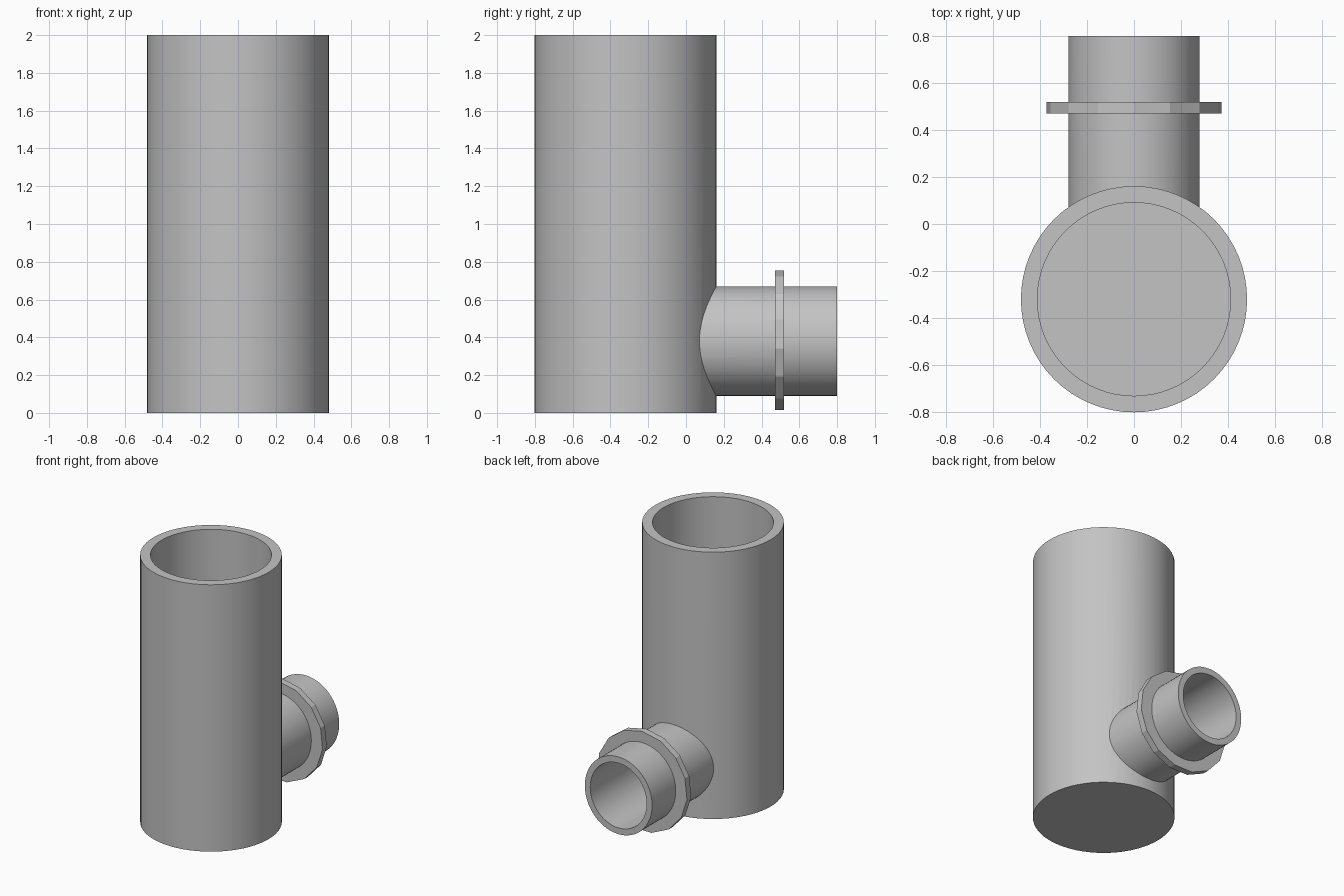
import bpy
import math

# Remove the default cube
cube = bpy.data.objects.get("Cube")
if cube:
    bpy.data.objects.remove(cube, do_unlink=True)

# Single grey material
grey = bpy.data.materials.new("plain_grey")
grey.use_nodes = True
colour = (0.55, 0.55, 0.55, 1)
grey.diffuse_color = colour
grey.node_tree.nodes["Principled BSDF"].inputs["Base Color"].default_value = colour

AXIS_Y = -0.32      # centre of the upright pipe
BRANCH_Z = 0.38     # height of the side pipe


def upright(name, radius, z0, z1):
    """Vertical cylinder on the main axis."""
    bpy.ops.mesh.primitive_cylinder_add(
        vertices=64, radius=radius, depth=z1 - z0,
        location=(0, AXIS_Y, (z0 + z1) / 2))
    obj = bpy.context.object
    obj.name = name
    obj.data.materials.append(grey)
    return obj


def sideways(name, rx, rz, y0, y1, sides=64):
    """Cylinder along y on the branch axis."""
    bpy.ops.mesh.primitive_cylinder_add(
        vertices=sides, radius=1, depth=y1 - y0,
        location=(0, (y0 + y1) / 2, BRANCH_Z),
        rotation=(math.pi / 2, 0, 0))
    obj = bpy.context.object
    obj.name = name
    obj.scale = (rx, rz, 1)
    obj.data.materials.append(grey)
    return obj


def combine(target, other, operation):
    """Apply a boolean and discard the other object."""
    mod = target.modifiers.new(operation.lower(), "BOOLEAN")
    mod.operation = operation
    mod.solver = "EXACT"
    mod.object = other
    bpy.ops.object.select_all(action="DESELECT")
    bpy.context.view_layer.objects.active = target
    target.select_set(True)
    bpy.ops.object.modifier_apply(modifier=mod.name)
    bpy.data.objects.remove(other, do_unlink=True)


def smooth(obj, degrees):
    bpy.ops.object.select_all(action="DESELECT")
    bpy.context.view_layer.objects.active = obj
    obj.select_set(True)
    bpy.ops.object.shade_smooth_by_angle(angle=math.radians(degrees))


# Upright pipe joined to the side pipe, then hollowed out
pipe = upright("pipe_body", 0.481, 0, 2)
combine(pipe, sideways("side_pipe", 0.279, 0.29, AXIS_Y, 0.80), "UNION")
combine(pipe, upright("main_bore", 0.411, 0.07, 2.2), "DIFFERENCE")
combine(pipe, sideways("side_bore", 0.234, 0.243, AXIS_Y, 1.0), "DIFFERENCE")
smooth(pipe, 25)

# Faceted collar around the side pipe
collar = sideways("collar", 0.374, 0.374, 0.47, 0.52, sides=15)
combine(collar, sideways("collar_hole", 0.27, 0.28, 0.4, 0.6), "DIFFERENCE")
smooth(collar, 20)
